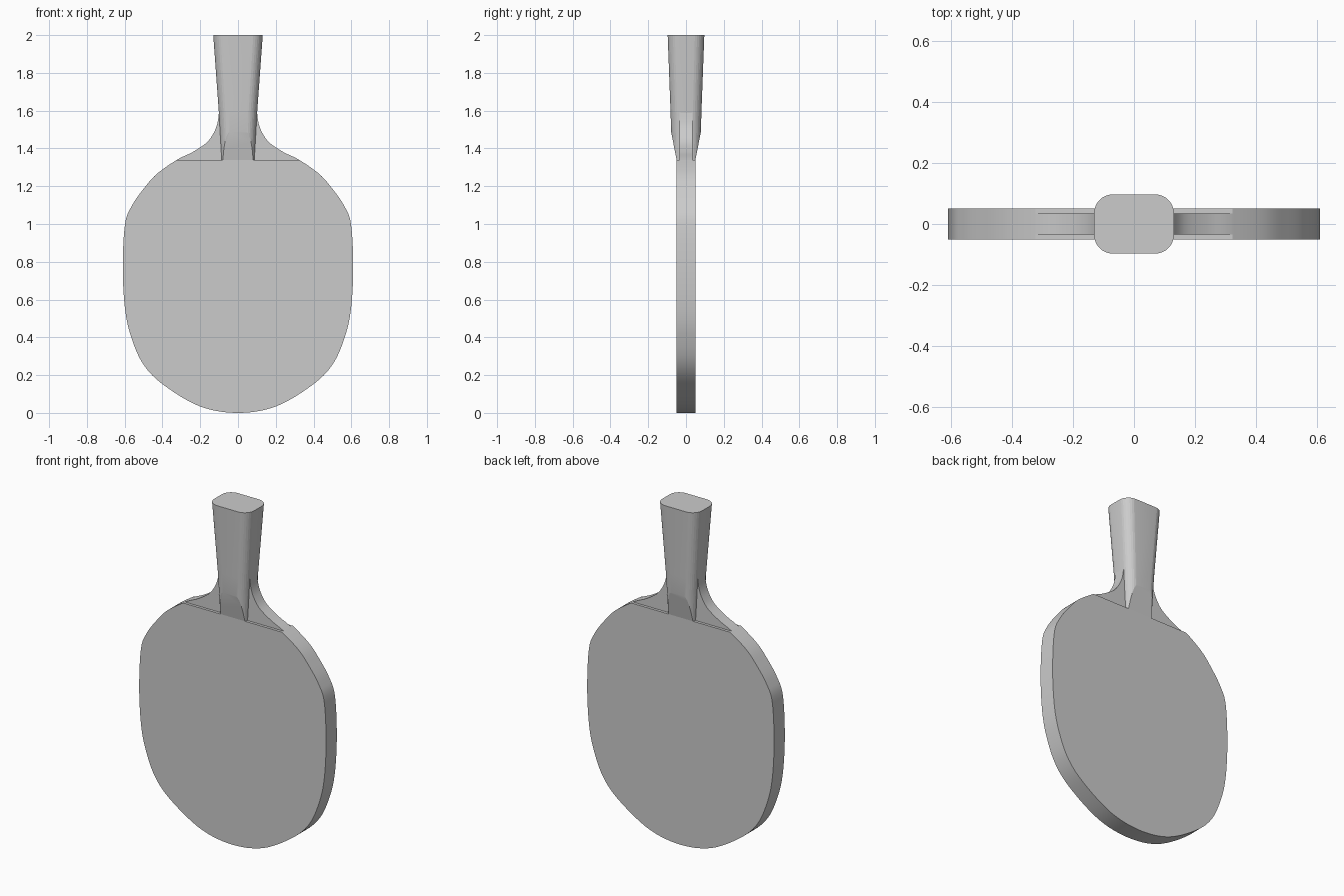
import bpy, bmesh, math
from mathutils import Vector

cube = bpy.data.objects.get("Cube")
if cube:
    bpy.data.objects.remove(cube, do_unlink=True)

grey = bpy.data.materials.new("plain grey")
grey.use_nodes = True
COLOUR = (0.6, 0.6, 0.6, 1)
grey.diffuse_color = COLOUR
grey.node_tree.nodes["Principled BSDF"].inputs["Base Color"].default_value = COLOUR

SHOULDER = 1.34      # height where the facing ends and the neck begins
TOP = 2.0


def finish(name, bm):
    """Turn a bmesh into a smooth-shaded object with sharp edges kept."""
    bmesh.ops.recalc_face_normals(bm, faces=bm.faces)
    mesh = bpy.data.meshes.new(name)
    bm.to_mesh(mesh)
    bm.free()
    mesh.materials.append(grey)
    obj = bpy.data.objects.new(name, mesh)
    bpy.context.collection.objects.link(obj)
    bpy.ops.object.select_all(action='DESELECT')
    obj.select_set(True)
    bpy.context.view_layer.objects.active = obj
    bpy.ops.object.shade_smooth_by_angle(angle=math.radians(30))
    return obj


def spline(points, start, end, steps=6):
    """Smooth curve through the points from index start to index end."""
    pts = [Vector(p) for p in points]
    out = []
    for i in range(start, end):
        a, b, c, d = pts[i - 1], pts[i], pts[i + 1], pts[i + 2]
        for s in range(steps):
            t = s / steps
            out.append(0.5 * (2 * b + (c - a) * t + (2 * a - 5 * b + 4 * c - d) * t ** 2
                              + (3 * b - a - 3 * c + d) * t ** 3))
    return out + [pts[end]]


def slab(name, half, depth):
    """Mirror a half outline across x and extrude it along y."""
    outline = half + [Vector((-p.x, p.y)) for p in reversed(half) if p.x > 1e-4]
    bm = bmesh.new()
    face = bm.faces.new([bm.verts.new((p.x, -depth, p.y)) for p in outline])
    grown = bmesh.ops.extrude_face_region(bm, geom=[face], use_keep_orig=True)
    moved = [g for g in grown["geom"] if isinstance(g, bmesh.types.BMVert)]
    bmesh.ops.translate(bm, verts=moved, vec=(0, 2 * depth, 0))
    return finish(name, bm)


# Half outline from the blade tip up through the flared neck
outline = [(-0.2, 0.034), (0, 0), (0.2, 0.034), (0.39, 0.145), (0.5, 0.255), (0.565, 0.4),
           (0.598, 0.55), (0.61, 0.77), (0.598, 1.0), (0.56, 1.1), (0.497, 1.19),
           (0.43, 1.265), (0.323, SHOULDER), (0.24, 1.381), (0.167, 1.43), (0.13, 1.48),
           (0.11, 1.53), (0.101, 1.59), (0.099, 1.63)]
split = next(i for i, p in enumerate(outline) if p[1] == SHOULDER)

# Thick blade and thinner neck
slab("blade", spline(outline, 1, split), 0.05)
slab("neck", spline(outline, split, len(outline) - 2), 0.034)


def rounded_ring(bm, z, width, depth, radius, steps=8):
    """Rounded rectangle cross-section at height z."""
    ring = []
    for q, (sx, sy) in enumerate([(1, 1), (-1, 1), (-1, -1), (1, -1)]):
        for s in range(steps + 1):
            a = (q + s / steps) * math.pi / 2
            ring.append(bm.verts.new((sx * (width - radius) + radius * math.cos(a),
                                      sy * (depth - radius) + radius * math.sin(a), z)))
    return ring


# Flared handle lofted through three cross-sections
bm = bmesh.new()
sections = [(SHOULDER, 0.088, 0.074, 0.052), (1.6, 0.102, 0.082, 0.056), (TOP, 0.131, 0.097, 0.062)]
rings = [rounded_ring(bm, *s) for s in sections]
for low, high in zip(rings, rings[1:]):
    for i in range(len(low)):
        j = (i + 1) % len(low)
        bm.faces.new((low[i], low[j], high[j], high[i]))
bm.faces.new(rings[0])
bm.faces.new(rings[-1])

# Sloped thumb cuts on both faces of the handle
for side in (-1, 1):
    cut = bmesh.ops.bisect_plane(bm, geom=bm.verts[:] + bm.edges[:] + bm.faces[:],
                                 plane_co=(0, side * 0.05, SHOULDER),
                                 plane_no=(0, side * 0.15, -0.029), clear_outer=True)
    edges = [g for g in cut["geom_cut"] if isinstance(g, bmesh.types.BMEdge)]
    bmesh.ops.holes_fill(bm, edges=[e for e in bm.edges if e.is_boundary], sides=0)
obj = finish("handle", bm)
# The thumb cuts stay crisp against the rounded handle sides
obj.data.set_sharp_from_angle(angle=math.radians(9.5))
